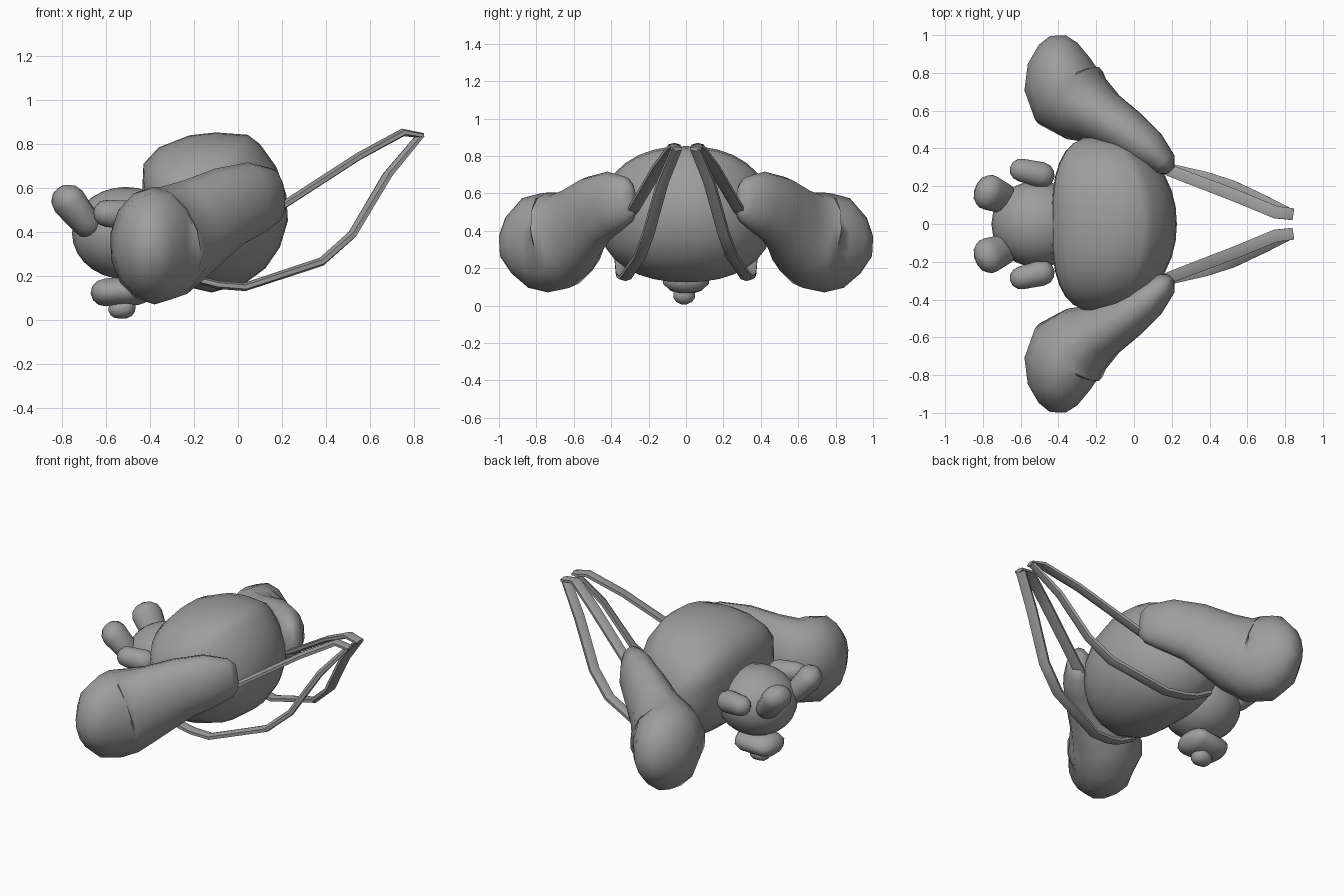
import bpy, bmesh, math
from mathutils import Vector

if "Cube" in bpy.data.objects:
    bpy.data.objects.remove(bpy.data.objects["Cube"])

grey = bpy.data.materials.new("grey")
grey.diffuse_color = (0.34, 0.34, 0.34, 1)
grey.use_nodes = True
grey.node_tree.nodes["Principled BSDF"].inputs["Base Color"].default_value = grey.diffuse_color


def finish(name, rings, smooth=60, flip=1):
    """Skin a list of vertex rings and cap both ends."""
    bm = bmesh.new()
    loops = [[bm.verts.new((p[0], p[1] * flip, p[2])) for p in r] for r in rings]
    n = len(loops[0])
    for a, b in zip(loops, loops[1:]):
        for i in range(n):
            j = (i + 1) % n
            bm.faces.new((a[i], a[j], b[j], b[i]))
    bm.faces.new(loops[0])
    bm.faces.new(loops[-1])
    bmesh.ops.recalc_face_normals(bm, faces=bm.faces[:])
    me = bpy.data.meshes.new(name)
    bm.to_mesh(me)
    bm.free()
    me.materials.append(grey)
    ob = bpy.data.objects.new(name, me)
    bpy.context.collection.objects.link(ob)
    bpy.ops.object.select_all(action='DESELECT')
    ob.select_set(True)
    bpy.context.view_layer.objects.active = ob
    bpy.ops.object.shade_smooth_by_angle(angle=math.radians(smooth))
    return ob


def sweep(name, path, sides, smooth=60, flip=1):
    """Elliptical tube along (x, y, z, half_width, half_height) stations."""
    pts = [Vector(p[:3]) for p in path]
    rings = []
    for k, p in enumerate(path):
        t = (pts[min(k + 1, len(pts) - 1)] - pts[max(k - 1, 0)]).normalized()
        h = Vector((0, 0, 1)).cross(t).normalized()
        v = t.cross(h)
        rings.append([pts[k] + h * p[3] * math.cos(a) + v * p[4] * math.sin(a)
                      for a in (math.tau * (i + 0.5) / sides for i in range(sides))])
    return finish(name, rings, smooth, flip)


def capsule(name, a, b, ra, rb, flip=1, wide=1.0):
    """Round-ended stub from a to b."""
    a, b = Vector(a), Vector(b)
    d = (b - a).normalized()
    path = []
    for c, r, angles in ((a, ra, (-88, -60, -30, 0)), (b, rb, (0, 30, 60, 88))):
        for s in map(math.radians, angles):
            path.append((*(c + d * r * math.sin(s)), r * math.cos(s) * wide, r * math.cos(s)))
    return sweep(name, path, 12, 60, flip)


# Body: side outline scaled along y
outline = [(-0.435, 0.60), (-0.43, 0.71), (-0.36, 0.785), (-0.22, 0.84), (-0.1, 0.853),
           (0.045, 0.842), (0.10, 0.80), (0.175, 0.695), (0.22, 0.57), (0.227, 0.45),
           (0.19, 0.33), (0.125, 0.235), (0.03, 0.165), (-0.12, 0.125), (-0.25, 0.155),
           (-0.35, 0.235), (-0.41, 0.35), (-0.437, 0.48)]
cx, cz, half = -0.13, 0.46, 0.465
rings = []
for k in range(17):
    u = math.sin(math.radians(-88.5 + 177 * k / 16))
    s = (1 - abs(u) ** 2.25) ** (1 / 2.25)
    ox = cx - 0.06 * u * u
    rings.append([(ox + (x - cx) * s, u * half, cz + (z - cz) * s) for x, z in outline])
finish("body", rings)

# Head
bpy.ops.mesh.primitive_uv_sphere_add(segments=24, ring_count=14, radius=1,
                                     location=(-0.51, 0, 0.395))
head = bpy.context.object
head.name = "head"
head.scale = (0.245, 0.23, 0.21)
head.data.materials.append(grey)
bpy.ops.object.shade_smooth_by_angle(angle=math.radians(60))

# Muzzle pads under the head
capsule("upper_muzzle", (-0.605, 0, 0.125), (-0.46, 0, 0.135), 0.065, 0.07, 1, 1.8)
capsule("lower_muzzle", (-0.545, -0.01, 0.05), (-0.515, -0.01, 0.055), 0.045, 0.05, 1, 1.2)

limb = [(0.192, 0.285, 0.57, 0.03, 0.08), (0.165, 0.315, 0.565, 0.07, 0.125),
        (0.07, 0.40, 0.55, 0.11, 0.17), (-0.05, 0.49, 0.51, 0.13, 0.19),
        (-0.17, 0.565, 0.44, 0.15, 0.215), (-0.27, 0.62, 0.385, 0.195, 0.24),
        (-0.345, 0.68, 0.35, 0.225, 0.265), (-0.385, 0.76, 0.335, 0.207, 0.265),
        (-0.397, 0.86, 0.335, 0.17, 0.24), (-0.402, 0.95, 0.322, 0.105, 0.15),
        (-0.405, 0.995, 0.32, 0.045, 0.06)]
upper = [(0.14, 0.305, 0.485, 0.036, 0.018), (0.21, 0.275, 0.525, 0.036, 0.018),
         (0.55, 0.145, 0.745, 0.038, 0.018), (0.75, 0.062, 0.853, 0.038, 0.018),
         (0.842, 0.052, 0.838, 0.036, 0.012)]
lower = [(-0.28, 0.35, 0.24, 0.036, 0.018), (-0.17, 0.345, 0.18, 0.036, 0.019),
         (-0.09, 0.34, 0.16, 0.036, 0.019), (0.03, 0.325, 0.15, 0.036, 0.019),
         (0.38, 0.245, 0.265, 0.036, 0.02), (0.52, 0.20, 0.39, 0.036, 0.02),
         (0.68, 0.125, 0.66, 0.036, 0.02), (0.83, 0.05, 0.84, 0.034, 0.014)]

for side, f in (("left", 1), ("right", -1)):
    # Big side limbs
    sweep(side + "_limb", limb, 14, 60, f)
    # Trailing straps meeting at the tip
    sweep(side + "_upper_strap", upper, 6, 40, f)
    sweep(side + "_lower_strap", lower, 6, 40, f)
    # Horns on the crown and ears on the sides
    capsule(side + "_horn", (-0.69, 0.135, 0.44), (-0.77, 0.168, 0.54), 0.065, 0.077, f, 1.25)
    capsule(side + "_ear", (-0.595, 0.285, 0.485), (-0.49, 0.26, 0.475), 0.063, 0.07, f)
